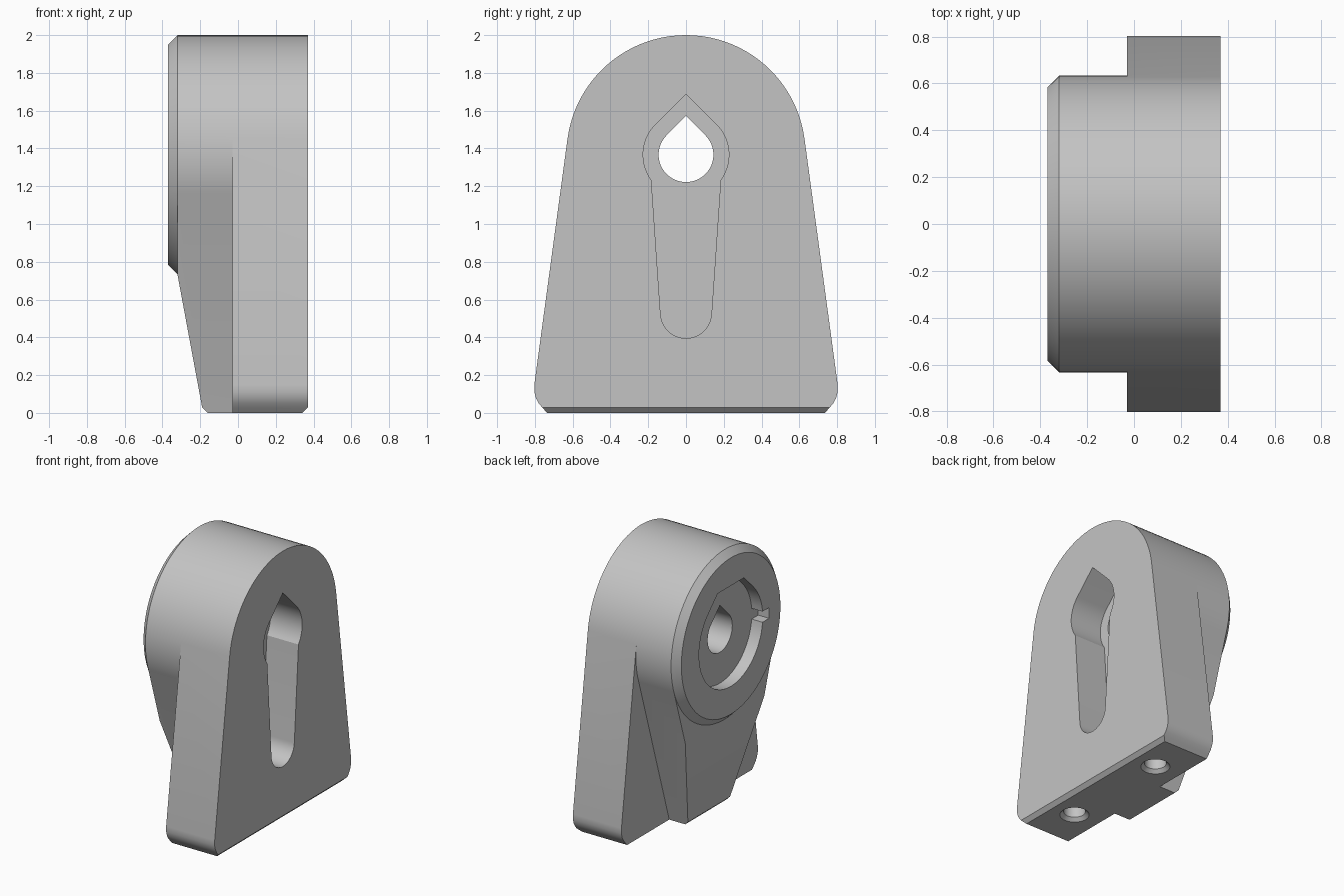
import bpy, bmesh, math
from mathutils import Vector

if "Cube" in bpy.data.objects:
    bpy.data.objects.remove(bpy.data.objects["Cube"], do_unlink=True)

grey = bpy.data.materials.new("plain grey")
grey.use_nodes = True
COLOUR = (0.55, 0.55, 0.55, 1)
grey.diffuse_color = COLOUR
grey.node_tree.nodes["Principled BSDF"].inputs["Base Color"].default_value = COLOUR

AXIS_Z = 1.367      # height of the bore axis
BOSS_R = 0.633
BACK, STEP, FRONT = 0.37, -0.03, -0.37


def arc(radius, start, end, steps, z=AXIS_Z):
    """Points (y, z) on an arc, angles in degrees from +y."""
    angles = [math.radians(start + (end - start) * i / steps) for i in range(steps + 1)]
    return [(radius * math.cos(a), z + radius * math.sin(a)) for a in angles]


def circle(radius):
    return arc(radius, 0, 360, 96)[:-1]


def at_x(x, outline):
    return [(x, y, z) for y, z in outline]


def loft(name, rings, cuts=()):
    """Solid through matching rings, then trimmed by (point, normal) planes."""
    bm = bmesh.new()
    loops = [[bm.verts.new(p) for p in ring] for ring in rings]
    for a, b in zip(loops, loops[1:]):
        for i in range(len(a)):
            j = (i + 1) % len(a)
            bm.faces.new((a[i], a[j], b[j], b[i]))
    bm.faces.new(loops[0])
    bm.faces.new(loops[-1])
    for point, normal in cuts:
        geom = bm.verts[:] + bm.edges[:] + bm.faces[:]
        cut = bmesh.ops.bisect_plane(bm, geom=geom, plane_co=point,
                                     plane_no=Vector(normal).normalized(), clear_outer=True)
        edges = [e for e in cut["geom_cut"] if isinstance(e, bmesh.types.BMEdge)]
        bmesh.ops.edgeloop_fill(bm, edges=edges)
    bmesh.ops.recalc_face_normals(bm, faces=bm.faces[:])
    mesh = bpy.data.meshes.new(name)
    bm.to_mesh(mesh)
    bm.free()
    mesh.materials.append(grey)
    obj = bpy.data.objects.new(name, mesh)
    bpy.context.collection.objects.link(obj)
    return obj


def prism(name, outline, x0, x1, cuts=()):
    return loft(name, [at_x(x0, outline), at_x(x1, outline)], cuts)


def combine(target, tool, operation):
    bpy.context.view_layer.objects.active = target
    mod = target.modifiers.new(tool.name, "BOOLEAN")
    mod.operation, mod.object, mod.solver = operation, tool, "EXACT"
    bpy.ops.object.modifier_apply(modifier=mod.name)
    bpy.data.objects.remove(tool, do_unlink=True)


# Back plate: tapered sides, round top, eased lower corners, chamfered foot
corner = [(0.735, 0), (0.758, 0.025), (0.779, 0.05), (0.794, 0.077), (0.803, 0.11), (0.803, 0.15)]
outline = corner + arc(BOSS_R, 7.5, 172.5, 44) + [(-y, z) for y, z in reversed(corner)]
body = prism("bearing_bracket", outline, STEP, BACK, [((BACK, 0, 0.028), (1, 0, -1))])

# Round boss with a chamfered rim
boss = loft("boss", [at_x(STEP, circle(BOSS_R)), at_x(-0.32, circle(BOSS_R)),
                     at_x(FRONT, circle(BOSS_R - 0.05))])
combine(body, boss, "UNION")

# Flared rib, tangent to the boss, sloping back towards the foot
flare = [(-0.24, 0), (0.24, 0), (0.604, 1.18), (-0.604, 1.18)]
rib = prism("rib", flare, STEP, -0.32, [((-0.32, 0, 0.73), (-0.7, 0, -0.13)),
                                        ((-0.19, 0, 0.028), (-1, 0, -1))])
combine(body, rib, "UNION")


def teardrop(radius):
    return arc(radius, 135, 405, 48) + [(0, AXIS_Z + radius * math.sqrt(2))]


# Keyhole slot in the back: teardrop head with a tapering tail
head = arc(0.227, -36, 45, 16)
tip = [(0, AXIS_Z + 0.227 * math.sqrt(2))]
tail = arc(0.135, 184, 356, 24, z=0.53)
keyhole = head + tip + [(-y, z) for y, z in reversed(head)] + tail
combine(body, prism("keyhole_cutter", keyhole, 0.11, 0.5), "DIFFERENCE")

# Teardrop bore right through
combine(body, prism("bore_cutter", teardrop(0.145), -0.5, 0.5), "DIFFERENCE")

# Flat-topped front recess with a key notch
R = 0.375
half = R * math.tan(math.radians(22.5))
recess = arc(R, 135, 405, 48) + [(half, AXIS_Z + R), (-half, AXIS_Z + R)]
FLOOR = -0.28
combine(body, prism("recess_cutter", recess, -0.5, FLOOR), "DIFFERENCE")
notch = [(y, AXIS_Z + z) for y, z in ((-0.45, -0.04), (-0.3, -0.04), (-0.3, 0.04), (-0.45, 0.04))]
combine(body, prism("notch_cutter", notch, -0.5, FLOOR), "DIFFERENCE")

# Countersunk mounting holes in the foot
for side in (-1, 1):
    rings = []
    for r, z in ((0.13, -0.03), (0.1, 0), (0.075, 0.025), (0.075, 0.35)):
        rings.append([(0.17 + y, side * 0.43 + x, z) for y, x in arc(r, 0, 360, 48, z=0)[:-1]])
    combine(body, loft("foot_hole_cutter", rings), "DIFFERENCE")

# Smooth curved walls, keep crisp edges
bpy.ops.object.select_all(action="DESELECT")
body.select_set(True)
bpy.context.view_layer.objects.active = body
bpy.ops.object.shade_smooth_by_angle(angle=math.radians(20))
